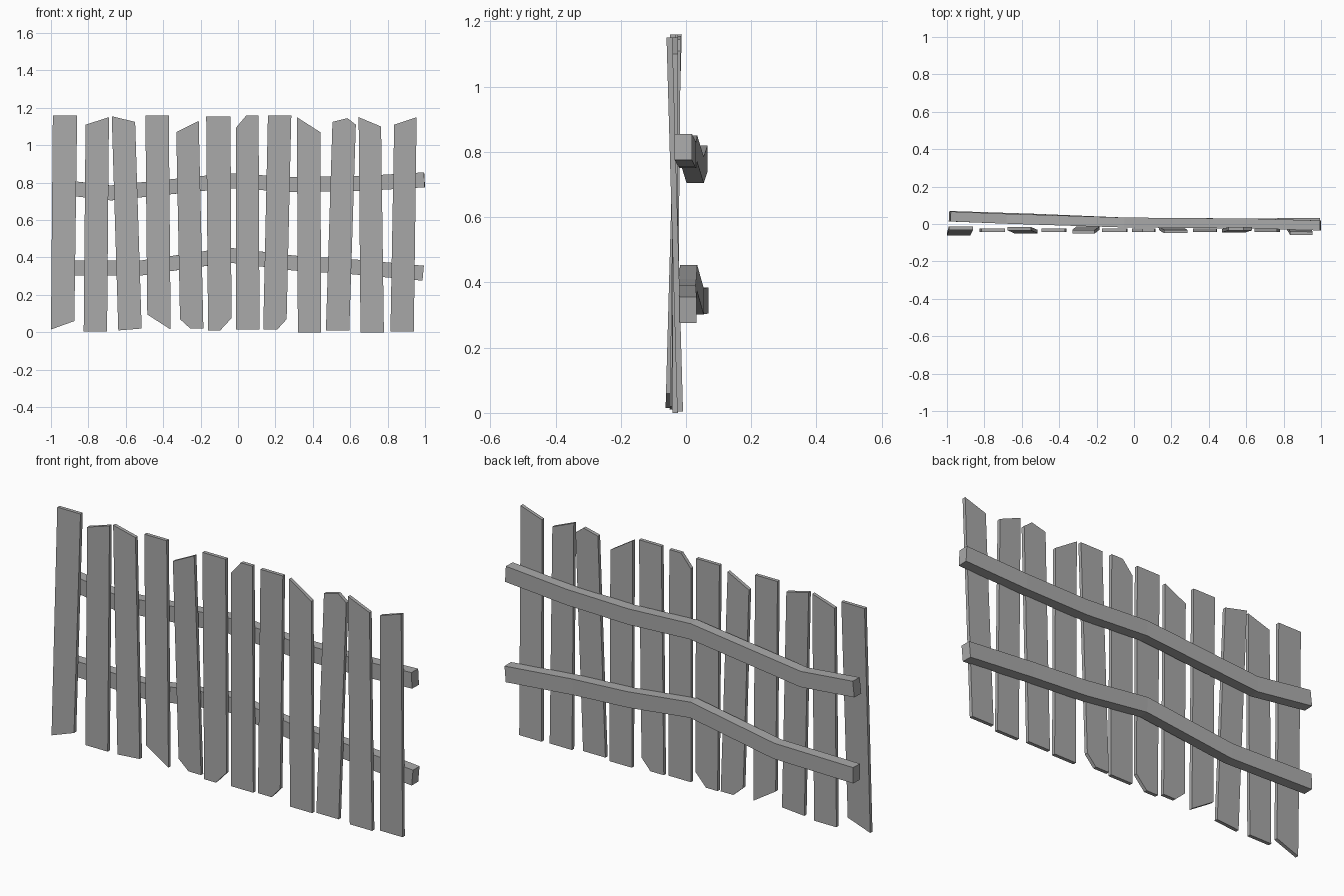
import bpy, bmesh
from mathutils import Vector

cube = bpy.data.objects.get("Cube")
if cube:
    bpy.data.objects.remove(cube)

grey = bpy.data.materials.new("weathered_grey")
grey.use_nodes = True
grey.diffuse_color = (0.4, 0.4, 0.4, 1)
grey.node_tree.nodes["Principled BSDF"].inputs["Base Color"].default_value = (0.4, 0.4, 0.4, 1)


def loft(name, rings):
    """Skin matching rings of points and cap both ends."""
    bm = bmesh.new()
    rows = [[bm.verts.new(p) for p in ring] for ring in rings]
    for a, b in zip(rows, rows[1:]):
        for i in range(len(a)):
            j = (i + 1) % len(a)
            bm.faces.new((a[i], a[j], b[j], b[i]))
    bm.faces.new(rows[0])
    bm.faces.new(rows[-1][::-1])
    bmesh.ops.recalc_face_normals(bm, faces=bm.faces)
    mesh = bpy.data.meshes.new(name)
    bm.to_mesh(mesh)
    bm.free()
    mesh.materials.append(grey)
    obj = bpy.data.objects.new(name, mesh)
    bpy.context.collection.objects.link(obj)


def plank(name, outline, top_y=-0.033, bottom_y=-0.033, thick=0.018):
    """Board with a cut outline, leaning between its bottom and top depth."""
    def ring(side):
        return [(x, bottom_y + (top_y - bottom_y) * z / 1.16 + side * thick / 2, z)
                for x, z in outline]
    loft(name, [ring(-1), ring(1)])


def rail(name, path, height=0.08, depth=0.053):
    """Square beam bent along a path, with ends cut square to the run."""
    pts = [Vector(p) for p in path]
    rings = []
    for i, p in enumerate(pts):
        run = (pts[min(i + 1, len(pts) - 1)] - pts[max(i - 1, 0)]).normalized()
        up = Vector((-run.z, 0, run.x)).normalized() * height / 2
        back = Vector((-run.y, run.x, 0)).normalized() * depth / 2
        rings.append([p + up + back, p + up - back, p - up - back, p - up + back])
    loft(name, rings)


# Uprights, left to right across the front
plank("plank_1", [(-.99, 1.16), (-.86, 1.16), (-.875, .06), (-1, .015)], -.022, -.054)
plank("plank_2", [(-.815, 1.11), (-.69, 1.15), (-.70, .005), (-.825, .005)])
plank("plank_3", [(-.675, 1.155), (-.55, 1.125), (-.515, .02), (-.64, .01)], -.025, -.041)
plank("plank_4", [(-.495, 1.16), (-.37, 1.16), (-.36, .015), (-.485, .095)])
plank("plank_5", [(-.33, 1.07), (-.21, 1.13), (-.185, .02), (-.255, .02), (-.31, .07)], -.042, -.022)
plank("plank_6", [(-.17, 1.155), (-.04, 1.155), (-.035, .075), (-.095, .01), (-.16, .01)])
plank("plank_7", [(-.01, 1.095), (.045, 1.16), (.11, 1.16), (.115, .015), (-.01, .015)])
plank("plank_8", [(.16, 1.16), (.285, 1.16), (.26, .07), (.21, .015), (.135, .015)], -.04, -.024)
plank("plank_9", [(.315, 1.15), (.44, 1.07), (.445, 0), (.32, 0)])
plank("plank_10", [(.505, 1.125), (.585, 1.145), (.63, 1.11), (.595, .01), (.47, .01)], -.025, -.036)
plank("plank_11", [(.645, 1.15), (.765, 1.10), (.78, 0), (.655, 0)])
plank("plank_12", [(.835, 1.11), (.955, 1.15), (.94, .005), (.815, .005)], -.051, -.018)

# Bent cross rails along the back
rail("upper_rail", [(-.985, .04, .78), (-.68, .028, .745), (-.05, .008, .81),
                    (.3, .005, .79), (.65, .002, .795), (.997, -.008, .815)])
rail("lower_rail", [(-.985, .043, .345), (-.53, .028, .342), (-.05, .008, .413),
                    (.3, .005, .37), (.615, .003, .35), (.99, .006, .316)])
